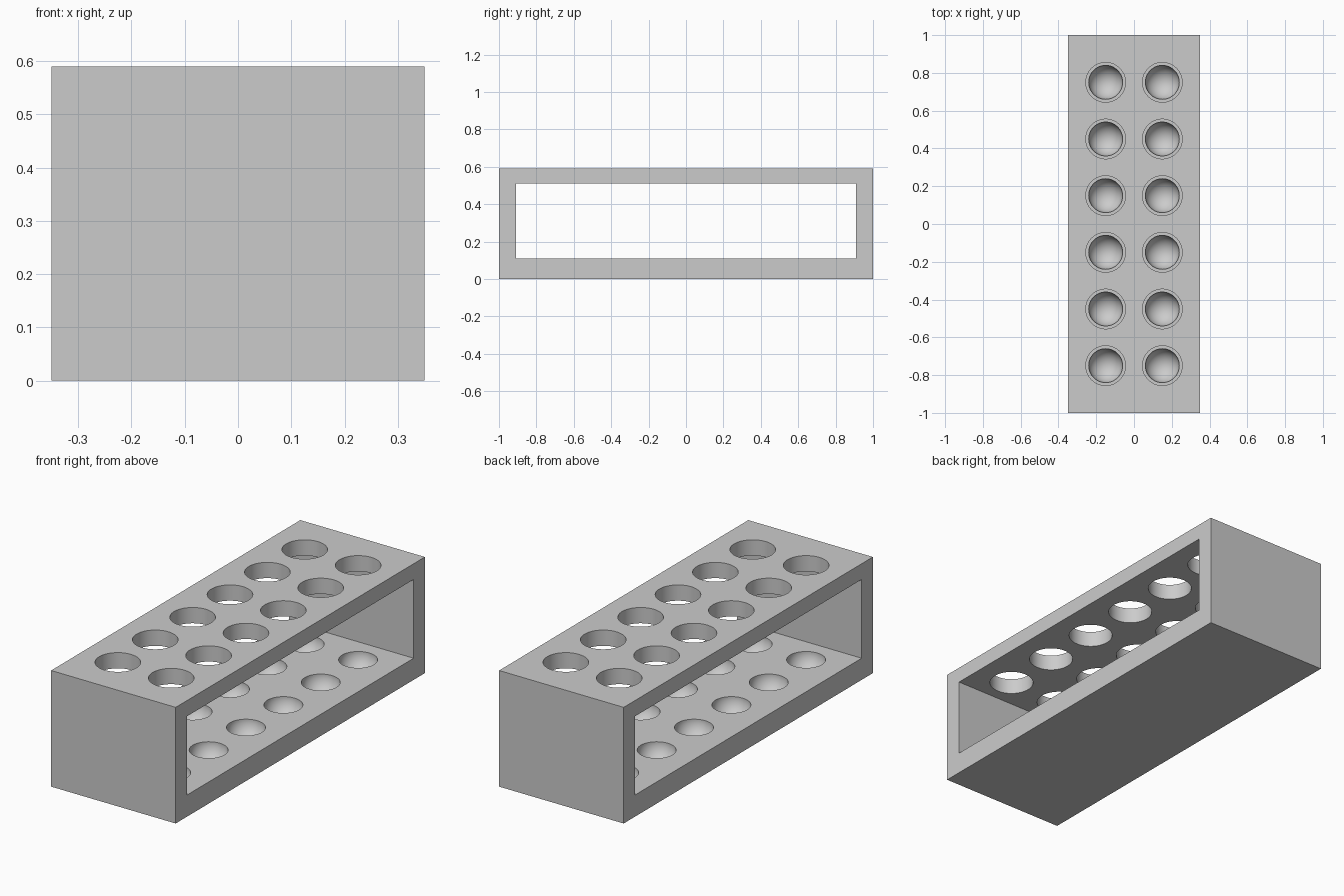
import bpy, bmesh, math
from mathutils import Matrix, Vector

if "Cube" in bpy.data.objects:
    bpy.data.objects.remove(bpy.data.objects["Cube"])

W, L, H = 0.70, 2.0, 0.59          # outer size
FLOOR, CEIL, INNER_Y = 0.11, 0.51, 0.91
HOLE_R, DIMPLE_R = 0.105, 0.09
SPOTS = [(x, -0.75 + 0.3 * i) for x in (-0.15, 0.15) for i in range(6)]

grey = bpy.data.materials.new("light grey plastic")
grey.diffuse_color = (0.6, 0.6, 0.6, 1)
grey.use_nodes = True
grey.node_tree.nodes["Principled BSDF"].inputs["Base Color"].default_value = grey.diffuse_color


def make(name, bm):
    me = bpy.data.meshes.new(name)
    bm.to_mesh(me)
    bm.free()
    me.materials.append(grey)
    ob = bpy.data.objects.new(name, me)
    bpy.context.collection.objects.link(ob)
    return ob


def box(name, size, z0):
    bm = bmesh.new()
    m = Matrix.Translation((0, 0, z0 + size[2] / 2)) @ Matrix.Diagonal((*size, 1))
    bmesh.ops.create_cube(bm, size=1, matrix=m)
    return make(name, bm)


def cut(target, cutter):
    mod = target.modifiers.new(cutter.name, 'BOOLEAN')
    mod.operation = 'DIFFERENCE'
    mod.solver = 'EXACT'
    mod.object = cutter
    bpy.context.view_layer.objects.active = target
    bpy.ops.object.modifier_apply(modifier=mod.name)
    bpy.data.objects.remove(cutter)


# Rack body: solid block with a window through it sideways
rack = box("tube_rack", (W, L, H), 0)
cut(rack, box("window_cutter", (W + 0.2, 2 * INNER_Y, CEIL - FLOOR), FLOOR))

# Round holes through the top plate
bm = bmesh.new()
for x, y in SPOTS:
    bmesh.ops.create_cone(bm, cap_ends=True, segments=64, radius1=HOLE_R, radius2=HOLE_R,
                          depth=0.2, matrix=Matrix.Translation((x, y, (CEIL + H) / 2)))
cut(rack, make("hole_cutter", bm))

# Hemispherical dimples in the floor, in line with the holes
bm = bmesh.new()
for x, y in SPOTS:
    ball = bmesh.ops.create_uvsphere(bm, u_segments=64, v_segments=32, radius=DIMPLE_R)
    for v in ball["verts"]:
        if v.co.z > -1e-5:
            v.co.z += 0.05         # lift the upper half clear of the floor
        v.co += Vector((x, y, FLOOR))
cut(rack, make("dimple_cutter", bm))

# Smooth the round walls, keep the edges sharp
bpy.ops.object.select_all(action='DESELECT')
rack.select_set(True)
bpy.context.view_layer.objects.active = rack
bpy.ops.object.shade_smooth_by_angle(angle=math.radians(30))
